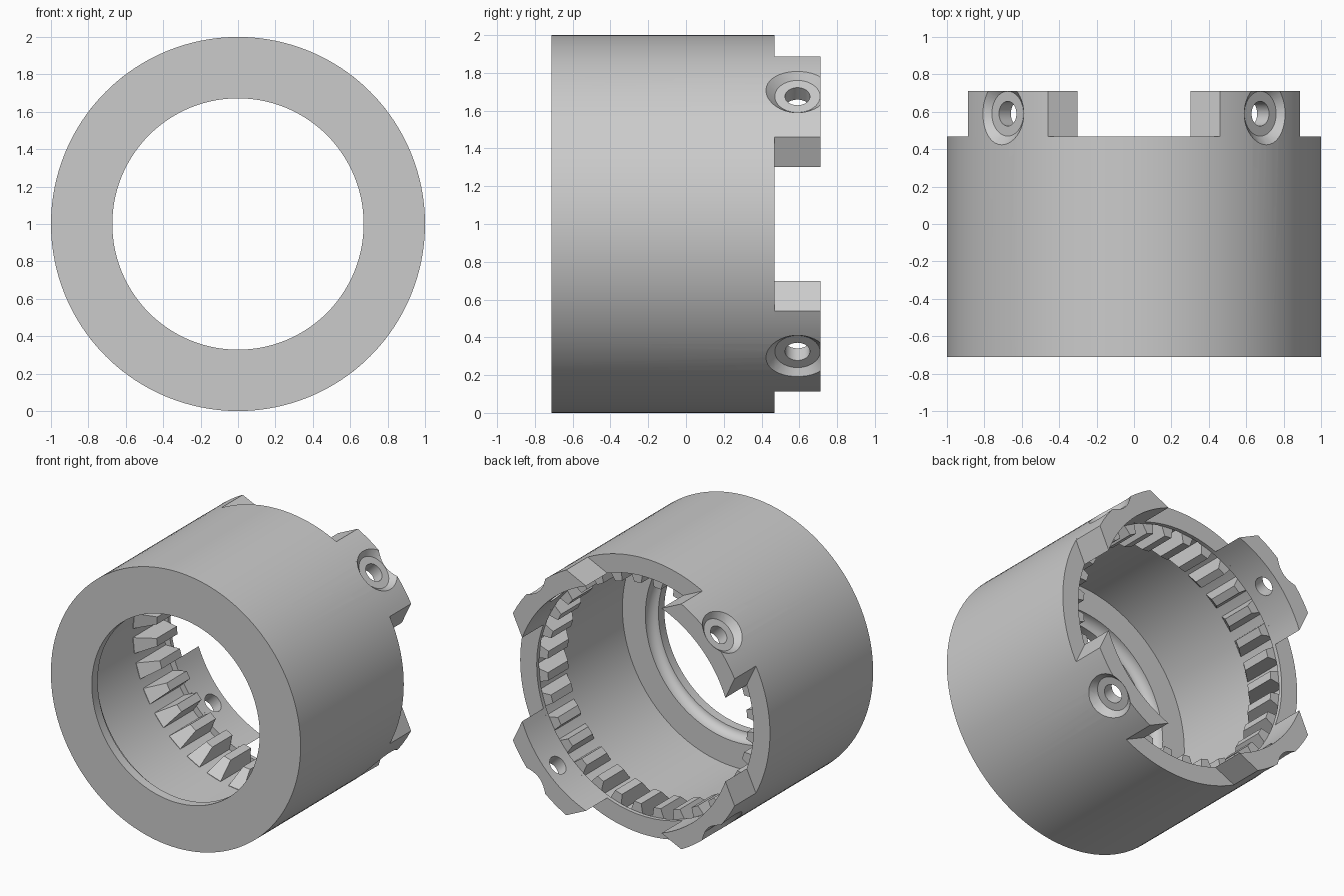
import bpy, bmesh, math
from mathutils import Matrix, Vector

if "Cube" in bpy.data.objects:
    bpy.data.objects.remove(bpy.data.objects["Cube"])

grey = bpy.data.materials.new("grey_metal")
grey.use_nodes = True
grey.diffuse_color = (0.6, 0.6, 0.6, 1)
grey.node_tree.nodes["Principled BSDF"].inputs["Base Color"].default_value = (0.6, 0.6, 0.6, 1)

RIM, END = 0.468, 0.712     # back of the body, back of the tabs
BORE, FLOOR = 0.912, -0.575
HOLE_Y = 0.59


def polar(r, a, y):
    return Vector((r * math.cos(a), y, 1 + r * math.sin(a)))


def finish(bm, name):
    bmesh.ops.recalc_face_normals(bm, faces=bm.faces)
    mesh = bpy.data.meshes.new(name)
    bm.to_mesh(mesh)
    bm.free()
    mesh.materials.append(grey)
    ob = bpy.data.objects.new(name, mesh)
    bpy.context.collection.objects.link(ob)
    return ob


def loft(bm, sections, caps=True):
    """Skin over matching closed loops of points."""
    loops = [[bm.verts.new(p) for p in s] for s in sections]
    n = len(loops[0])
    pairs = list(zip(loops, loops[1:]))
    if caps:
        bm.faces.new(loops[0])
        bm.faces.new(loops[-1])
    else:
        pairs.append((loops[-1], loops[0]))
    for a, b in pairs:
        for i in range(n):
            j = (i + 1) % n
            bm.faces.new((a[i], a[j], b[j], b[i]))


# Sleeve: thin front lip, rounded seat, flat floor, wide bore, narrower back rim
seat = [(0.672 + 0.056 * math.sin(t * math.pi / 16), FLOOR - 0.07 * math.cos(t * math.pi / 16))
        for t in range(9)]
profile = ([(1, -END), (0.672, -END)] + seat
           + [(BORE, FLOOR), (BORE, 0.44), (0.868, 0.44), (0.868, RIM), (1, RIM)])
STEPS = 128
bm = bmesh.new()
loft(bm, [[polar(r, 2 * math.pi * i / STEPS, y) for r, y in profile] for i in range(STEPS)], caps=False)
body = finish(bm, "sleeve_body")

# Dovetail tabs on the back rim
tabs = []
outer_half, inner_half = math.radians(17.6), math.radians(24.6)
for q in range(4):
    mid = math.radians(45 + 90 * q)
    outline = [(1, mid + outer_half * (i / 8 - 1)) for i in range(17)]
    outline += [(0.868, mid + inner_half * (1 - i / 8)) for i in range(17)]
    bm = bmesh.new()
    loft(bm, [[polar(r, a, y) for r, a in outline] for y in (RIM, END)])
    tabs.append(finish(bm, f"tab_{q + 1}"))

# Screw holes with a conical countersink, cut through tabs and rim
for q in range(4):
    turn = Matrix.Translation((0, HOLE_Y, 1)) @ Matrix.Rotation(-math.radians(45 + 90 * q), 4, 'Y')
    screw = [(0.066, 0.7), (0.066, 0.955), (0.12, 0.955), (0.214, 1.045)]
    bm = bmesh.new()
    loft(bm, [[turn @ Vector((d, r * math.cos(math.pi * i / 20), r * math.sin(math.pi * i / 20)))
               for i in range(40)] for r, d in screw])
    cutter = finish(bm, f"screw_cutter_{q + 1}")
    for target in (body, tabs[q]):
        mod = target.modifiers.new("screw_hole", 'BOOLEAN')
        mod.operation, mod.solver, mod.object = 'DIFFERENCE', 'EXACT', cutter
        bpy.context.view_layer.objects.active = target
        bpy.ops.object.modifier_apply(modifier=mod.name)
    bpy.data.objects.remove(cutter)

# Ring of ramped teeth inside the back end
bm = bmesh.new()
COUNT = 32
for i in range(COUNT):
    mid = 2 * math.pi * (i + 0.5) / COUNT

    def section(y, top, half_top):
        return [polar(0.92, mid - 0.065, y), polar(top, mid - half_top, y),
                polar(top, mid + half_top, y), polar(0.92, mid + 0.065, y)]

    loft(bm, [section(0.1, 0.91, 0.062), section(0.21, 0.8, 0.035), section(0.44, 0.8, 0.035)])
finish(bm, "inner_teeth")

# Smooth the round surfaces, keep the edges sharp
bpy.ops.object.select_all(action='DESELECT')
for ob in [body] + tabs:
    ob.select_set(True)
bpy.context.view_layer.objects.active = body
bpy.ops.object.shade_smooth_by_angle(angle=math.radians(25))
